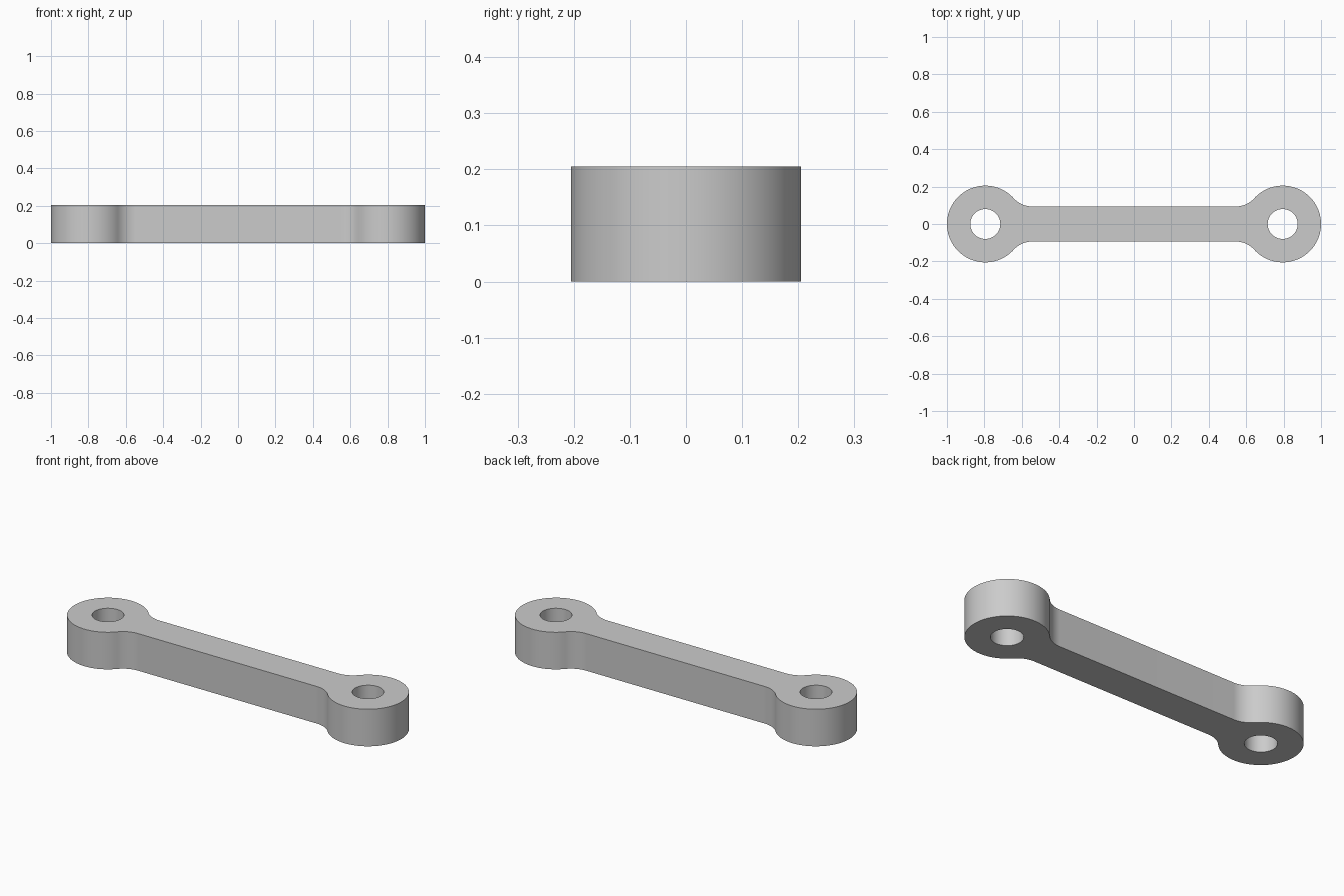
import bpy, bmesh
from math import sin, cos, pi, atan2, sqrt, radians

cube = bpy.data.objects.get("Cube")
if cube:
    bpy.data.objects.remove(cube, do_unlink=True)

EYE_X, EYE_R, HOLE_R = 0.795, 0.205, 0.08
BAR_HALF, FILLET_R, HEIGHT = 0.094, 0.132, 0.205

grey = bpy.data.materials.new("plain grey")
grey.use_nodes = True
grey.diffuse_color = (0.6, 0.6, 0.6, 1)
grey.node_tree.nodes["Principled BSDF"].inputs["Base Color"].default_value = (0.6, 0.6, 0.6, 1)


def arc(cx, cy, r, a, b, n):
    """Points on an arc from angle a to angle b."""
    return [(cx + r * cos(a + (b - a) * i / n), cy + r * sin(a + (b - a) * i / n))
            for i in range(n + 1)]


# Fillet circle touches both the bar edge and the eye
fillet_y = BAR_HALF + FILLET_R
fillet_dx = sqrt((EYE_R + FILLET_R) ** 2 - fillet_y ** 2)
touch = atan2(fillet_y, -fillet_dx)

# Upper right quarter, then mirrored to the full outline
quarter = arc(EYE_X, 0, EYE_R, 0, touch, 48)
quarter += arc(EYE_X - fillet_dx, fillet_y, FILLET_R, touch - pi, -pi / 2, 14)[1:]
half = quarter + [(-x, y) for x, y in reversed(quarter)]
outline = half + [(x, -y) for x, y in reversed(half[1:-1])]
holes = [arc(side * EYE_X, 0, HOLE_R, 0, 2 * pi, 64)[:-1] for side in (-1, 1)]

# Fill the flat profile around the holes and raise it
bm = bmesh.new()
edges = []
for loop in [outline] + holes:
    verts = [bm.verts.new((x, y, 0)) for x, y in loop]
    edges += [bm.edges.new((v, verts[i - 1])) for i, v in enumerate(verts)]
bmesh.ops.triangle_fill(bm, edges=edges, use_beauty=True)
raised = bmesh.ops.extrude_face_region(bm, geom=bm.faces[:], use_keep_orig=True)
bmesh.ops.translate(bm, vec=(0, 0, HEIGHT),
                    verts=[g for g in raised["geom"] if isinstance(g, bmesh.types.BMVert)])
bmesh.ops.recalc_face_normals(bm, faces=bm.faces[:])

mesh = bpy.data.meshes.new("link_arm")
bm.to_mesh(mesh)
bm.free()
mesh.materials.append(grey)
link = bpy.data.objects.new("link_arm", mesh)
bpy.context.collection.objects.link(link)

# Smooth walls with crisp rims
bpy.ops.object.select_all(action="DESELECT")
link.select_set(True)
bpy.context.view_layer.objects.active = link
bpy.ops.object.shade_smooth_by_angle(angle=radians(30))
